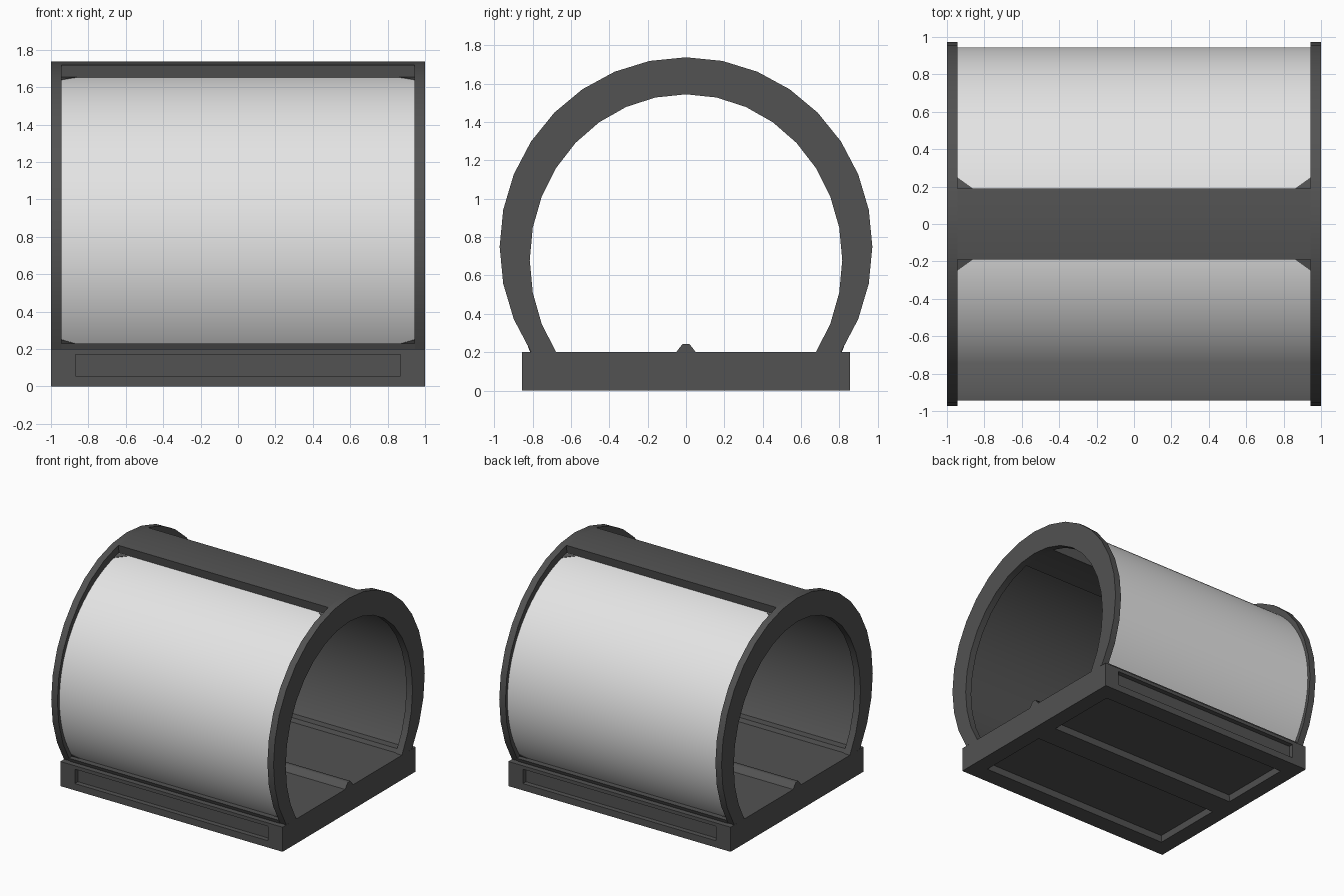
import bpy, bmesh, math
from mathutils import Vector

if "Cube" in bpy.data.objects:
    bpy.data.objects.remove(bpy.data.objects["Cube"])


def material(name, v):
    m = bpy.data.materials.new(name)
    m.diffuse_color = (v, v, v, 1)
    m.use_nodes = True
    m.node_tree.nodes["Principled BSDF"].inputs["Base Color"].default_value = m.diffuse_color
    return m


DARK = material("dark grey", 0.085)
LIGHT = material("light grey", 0.78)


def finish(name, bm, mat, angle=30):
    bmesh.ops.recalc_face_normals(bm, faces=bm.faces[:])
    me = bpy.data.meshes.new(name)
    bm.to_mesh(me)
    bm.free()
    ob = bpy.data.objects.new(name, me)
    bpy.context.collection.objects.link(ob)
    me.materials.append(mat)
    bpy.ops.object.select_all(action='DESELECT')
    ob.select_set(True)
    bpy.context.view_layer.objects.active = ob
    bpy.ops.object.shade_smooth_by_angle(angle=math.radians(angle))
    return ob


def on_ellipse(e, deg, x):
    """Point on ellipse e = (half width, half height, centre z), degrees from the top."""
    a, b, c = e
    t = math.radians(deg)
    return Vector((x, a * math.sin(t), c + b * math.cos(t)))


def arch(name, x0, x1, outer, inner, t0, t1, n, mat):
    bm = bmesh.new()
    rows = []
    for i in range(n + 1):
        t = t0 + (t1 - t0) * i / n
        rows.append([bm.verts.new(on_ellipse(e, t, x))
                     for e, x in ((outer, x0), (outer, x1), (inner, x1), (inner, x0))])
    for r, s in zip(rows, rows[1:]):
        for k in range(4):
            bm.faces.new((r[k], r[(k + 1) % 4], s[(k + 1) % 4], s[k]))
    bm.faces.new(rows[0])
    bm.faces.new(rows[-1])
    return finish(name, bm, mat)


def prism(name, half_x, profile, mat, angle=30):
    """Extrude a (y, z) profile along x."""
    bm = bmesh.new()
    a, b = [[bm.verts.new((x, y, z)) for y, z in profile] for x in (-half_x, half_x)]
    for k in range(len(a)):
        j = (k + 1) % len(a)
        bm.faces.new((a[k], a[j], b[j], b[k]))
    bm.faces.new(a)
    bm.faces.new(b)
    return finish(name, bm, mat, angle)


RIM_OUT, RIM_IN = (0.972, 0.988, 0.75), (0.815, 0.865, 0.68)
PANEL_OUT, PANEL_IN = (0.945, 0.92, 0.75), (0.937, 0.912, 0.75)
LINER_IN = (0.93, 0.905, 0.75)
END = 123.75

# end rims, 32-sided
for side, x0, x1 in (("left", -1, -0.945), ("right", 0.945, 1)):
    arch("rim_" + side, x0, x1, RIM_OUT, RIM_IN, -END, END, 22, DARK)

# top strip, flush with the rims inside and out
arch("top_strip", -0.945, 0.945, RIM_OUT, RIM_IN, -11.25, 11.25, 2, DARK)

for side, s in (("front", -1), ("back", 1)):
    # light side panel with its dark inside face
    arch("panel_" + side, -0.947, 0.947, PANEL_OUT, PANEL_IN, s * 11, s * 126, 48, LIGHT)
    arch("liner_" + side, -0.947, 0.947, PANEL_IN, LINER_IN, s * 11, s * 126, 48, DARK)
    # rail at the panel's foot, same section as the rims
    prism("lower_rail_" + side, 0.945,
          [(s * y, z) for y, z in ((0.685, 0.195), (0.81, 0.195), (0.825, 0.23), (0.70, 0.23))],
          DARK)
    # small triangular corner plates
    bm = bmesh.new()
    plate = (0.949, 0.924, 0.75)
    for x in (-1, 1):
        for ta, tb, px in ((11.5, 15.3, 0.86), (124.4, 122.8, 0.87)):
            bm.faces.new([bm.verts.new(on_ellipse(plate, s * t, x * p))
                          for t, p in ((ta, 0.946), (ta, px), (tb, 0.946))])
    for f in bm.faces:
        f.normal_update()
        if f.normal.dot(f.calc_center_median() - Vector((0, 0, 0.75))) < 0:
            f.normal_flip()
    bmesh.ops.solidify(bm, geom=bm.faces[:], thickness=0.003)
    finish("corner_plates_" + side, bm, DARK)

# base slab with recesses in front, back and underside
bm = bmesh.new()
bmesh.ops.create_cube(bm, size=1)
for v in bm.verts:
    v.co = Vector((v.co.x * 2, v.co.y * 1.71, (v.co.z + 0.5) * 0.2))
bm.normal_update()
for f in [f for f in bm.faces if abs(f.normal.y) > 0.9]:
    s = 1 if f.normal.y > 0 else -1
    for y in (0.855, 0.815):
        bmesh.ops.inset_individual(bm, faces=[f], thickness=0.01)
        for v in f.verts:
            v.co = Vector((math.copysign(0.87, v.co.x), s * y,
                           0.055 if v.co.z < 0.1 else 0.172))
bm.normal_update()
bottom = next(f for f in bm.faces if f.normal.z < -0.9 and f.calc_center_median().z < 0.01)
edges = [e for e in bottom.edges if abs(e.verts[0].co.x - e.verts[1].co.x) < 0.01]
bmesh.ops.subdivide_edges(bm, edges=edges, cuts=1, use_grid_fill=True)
bm.normal_update()
for f in [f for f in bm.faces if f.normal.z < -0.9 and f.calc_center_median().z < 0.01]:
    mid = f.calc_center_median().y
    for grow, z in ((0, 0), (-0.01, 0.05)):
        bmesh.ops.inset_individual(bm, faces=[f], thickness=0.01)
        for v in f.verts:
            near = abs(v.co.y) < abs(mid)
            v.co = Vector((math.copysign(0.87 + grow, v.co.x),
                           math.copysign(0.10 - grow if near else 0.71 + grow, mid), z))
finish("base", bm, DARK, 20)

# low ridge along the floor
prism("floor_ridge", 1.0, ((-0.055, 0.195), (-0.018, 0.243), (0.018, 0.243), (0.055, 0.195)),
      DARK, 60)
